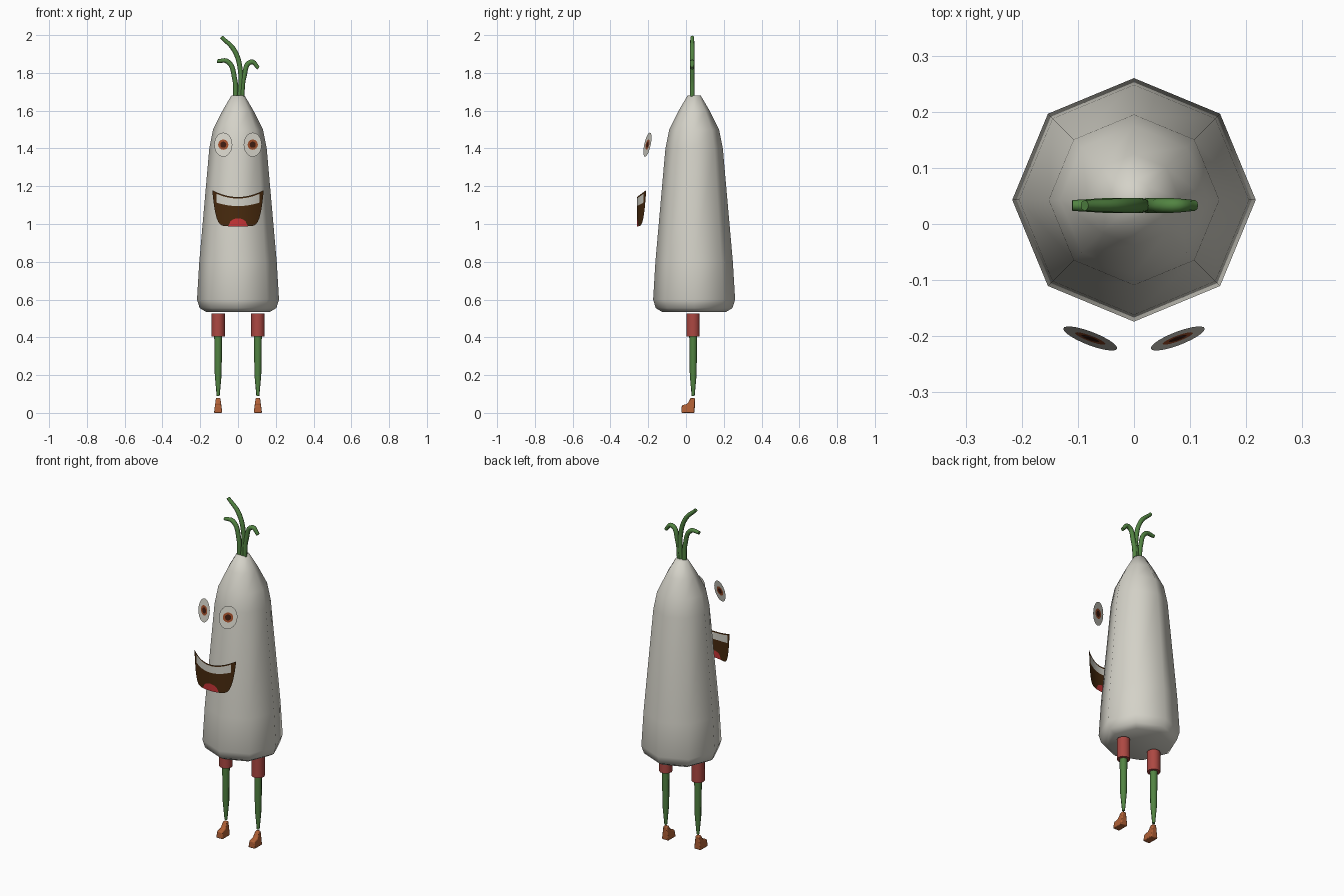
import bpy, bmesh, math

cube = bpy.data.objects.get("Cube")
if cube:
    bpy.data.objects.remove(cube, do_unlink=True)


def material(name, rgb):
    m = bpy.data.materials.new(name)
    m.use_nodes = True
    lin = [(c / 255 / 12.92 if c < 11 else ((c / 255 + 0.055) / 1.055) ** 2.4) for c in rgb]
    m.diffuse_color = (*lin, 1)
    m.node_tree.nodes["Principled BSDF"].inputs["Base Color"].default_value = (*lin, 1)
    return m


WHITE = material("off white", (212, 210, 200))
GREEN = material("leaf green", (82, 132, 66))
RED = material("trouser red", (172, 72, 66))
ORANGE = material("shoe orange", (176, 96, 54))
BROWN = material("mouth brown", (72, 42, 14))
TONGUE = material("tongue red", (200, 52, 54))
IRIS = material("iris brown", (160, 78, 42))
PUPIL = material("pupil dark", (62, 28, 16))


def make(name, bm, mats, smooth=None, fix_normals=True):
    if fix_normals:
        bmesh.ops.recalc_face_normals(bm, faces=bm.faces)
    me = bpy.data.meshes.new(name)
    bm.to_mesh(me)
    bm.free()
    for m in mats:
        me.materials.append(m)
    if smooth:
        me.polygons.foreach_set("use_smooth", [True] * len(me.polygons))
        me.set_sharp_from_angle(angle=math.radians(smooth))
    ob = bpy.data.objects.new(name, me)
    bpy.context.collection.objects.link(ob)
    return ob


def lathe(name, profile, cx, cy, sides, mat, smooth=60):
    """Capped solid of revolution from (radius, height) pairs."""
    bm = bmesh.new()
    rings = []
    for r, z in profile:
        angles = [math.tau * i / sides for i in range(sides)]
        rings.append([bm.verts.new((cx + r * math.cos(a), cy + r * math.sin(a), z)) for a in angles])
    for a, b in zip(rings, rings[1:]):
        for i in range(sides):
            j = (i + 1) % sides
            bm.faces.new((a[i], a[j], b[j], b[i]))
    bm.faces.new(rings[0])
    bm.faces.new(rings[-1])
    return make(name, bm, [mat], smooth)


# Root-shaped body
lathe("body", [(0.17, 0.535), (0.203, 0.555), (0.217, 0.6), (0.205, 0.8), (0.152, 1.4),
               (0.132, 1.5), (0.082, 1.6), (0.035, 1.68)], 0, 0.043, 8, WHITE, 70)


# Leaf stalks
def stalk(name, points):
    cu = bpy.data.curves.new(name, "CURVE")
    cu.dimensions = "3D"
    cu.bevel_depth = 0.013
    cu.bevel_resolution = 2
    cu.resolution_u = 6
    cu.use_fill_caps = True
    sp = cu.splines.new("BEZIER")
    sp.bezier_points.add(len(points) - 1)
    for i, (p, (x, z)) in enumerate(zip(sp.bezier_points, points)):
        p.co = (x, 0.033, z)
        p.handle_left_type = p.handle_right_type = "AUTO"
        p.radius = 0.75 if i == len(points) - 1 else 1
    cu.materials.append(GREEN)
    ob = bpy.data.objects.new(name, cu)
    bpy.context.collection.objects.link(ob)


stalk("tall_leaf", [(0.008, 1.67), (0.014, 1.8), (-0.02, 1.92), (-0.088, 1.99)])
stalk("right_leaf", [(-0.012, 1.67), (-0.018, 1.77), (-0.055, 1.86), (-0.11, 1.862)])
stalk("left_leaf", [(0.02, 1.67), (0.032, 1.78), (0.07, 1.858), (0.108, 1.825)])


# Eyes: tilted oval plates with iris and pupil rings
def eye(name, side):
    bm = bmesh.new()
    n = 24
    rings = []
    for rx, rz in ((0.016, 0.016), (0.027, 0.027), (0.048, 0.064)):
        ring = []
        for i in range(n):
            a = math.tau * i / n
            dx, dz = rx * math.cos(a), rz * math.sin(a)
            ring.append(bm.verts.new((side * 0.078 + dx, -0.204 + side * 0.36 * dx + 0.2 * dz, 1.42 + dz)))
        rings.append(ring)
    bm.faces.new(rings[0])
    for k, (a, b) in enumerate(zip(rings, rings[1:])):
        for i in range(n):
            j = (i + 1) % n
            bm.faces.new((a[i], b[i], b[j], a[j])).material_index = k + 1
    make(name, bm, [PUPIL, IRIS, WHITE], fix_normals=False)


# Mouth: curved sheet in vertical strips, with teeth and tongue bands
def mouth():
    bm = bmesh.new()
    half, n = 0.136, 32
    columns = []
    for i in range(n + 1):
        x = half * math.sin(math.pi * (i / n - 0.5))
        u = abs(x) / half
        top = 1.143 + 0.036 * u * u
        low = 0.988 + 0.19 * u ** 8
        tongue = 0.988 + 0.042 * math.sqrt(max(0, 1 - (x / 0.052) ** 2))
        levels = [low, tongue, 1.095 + 1.4 * x * x, top - 0.008, top]
        zs = [min(max(z, low), top) for z in levels]
        columns.append([bm.verts.new((x, -0.259 + 2.6 * x * x, z)) for z in zs])
    for a, b in zip(columns, columns[1:]):
        mid = abs(a[0].co.x + b[0].co.x) / 2
        for k in range(4):
            f = bm.faces.new((a[k], b[k], b[k + 1], a[k + 1]))
            if k == 0 and mid < 0.052:
                f.material_index = 1
            elif k == 2 and mid < 0.11:
                f.material_index = 2
    bmesh.ops.remove_doubles(bm, verts=bm.verts, dist=0.0001)
    make("mouth", bm, [BROWN, TONGUE, WHITE], 40, fix_normals=False)


mouth()


# Shoe: side outline extruded, narrower towards the ankle
def shoe(name, cx):
    bm = bmesh.new()
    outline = [(-0.025, 0), (0.046, 0), (0.047, 0.08), (0.025, 0.08), (0.008, 0.048), (-0.022, 0.04)]
    sides = [[bm.verts.new((cx + s * (0.022 - 0.13 * z), y, z)) for y, z in outline] for s in (-1, 1)]
    for ring in sides:
        bm.faces.new(ring)
    for i in range(len(outline)):
        j = (i + 1) % len(outline)
        bm.faces.new((sides[0][i], sides[0][j], sides[1][j], sides[1][i]))
    ob = make(name, bm, [ORANGE], 50)
    bev = ob.modifiers.new("soft_edges", "BEVEL")
    bev.width = 0.005
    bev.segments = 2


# Paired parts
for label, s in (("left", 1), ("right", -1)):
    eye(label + "_eye", s)
    x = s * 0.105
    lathe(label + "_trouser_leg", [(0.036, 0.405), (0.036, 0.527)], x, 0.038, 10, RED, 50)
    lathe(label + "_leg", [(0.008, 0.09), (0.018, 0.2), (0.021, 0.41)], x, 0.038, 8, GREEN, 50)
    shoe(label + "_shoe", x)
